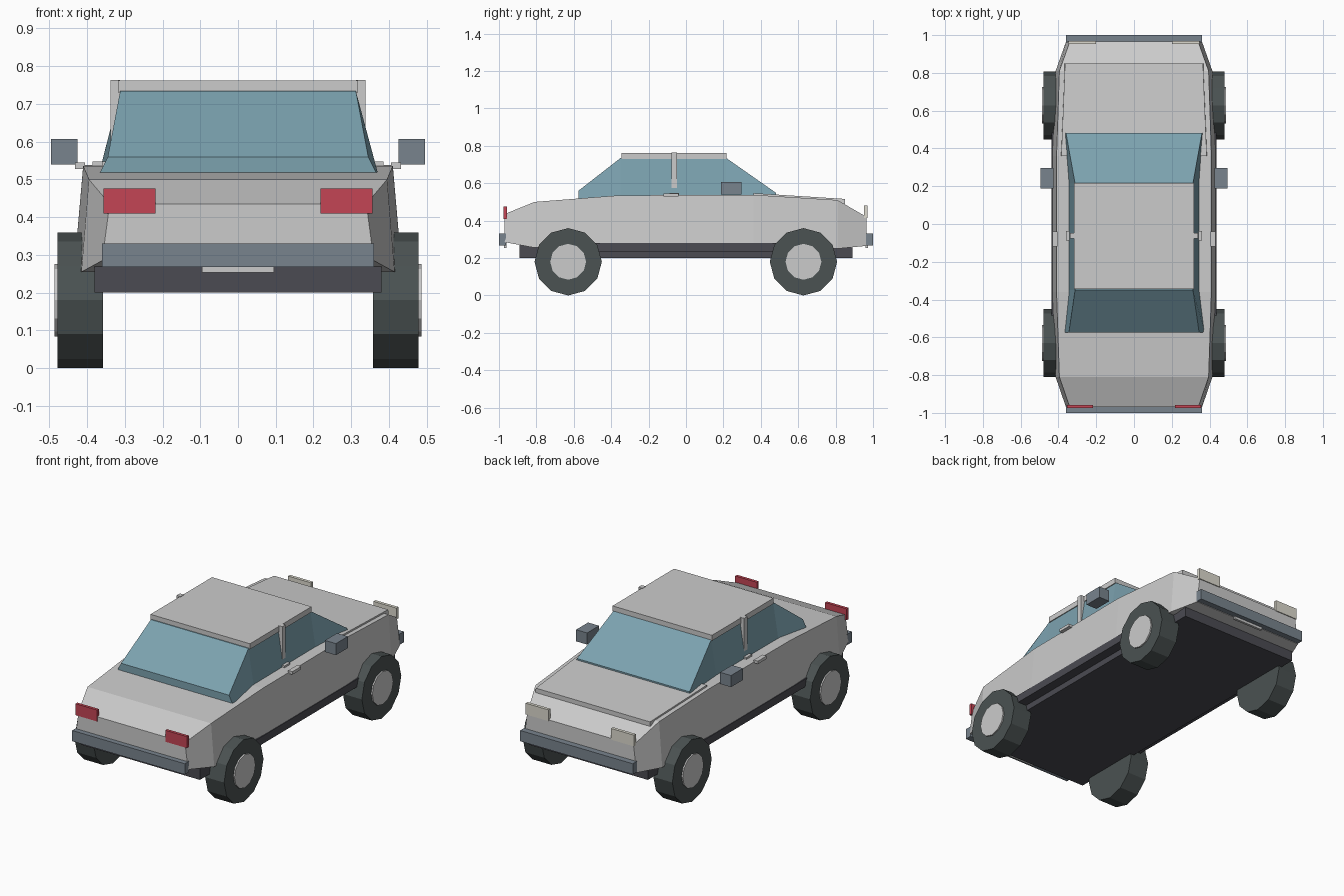
import bpy, bmesh, math
from mathutils import Matrix

if "Cube" in bpy.data.objects:
    bpy.data.objects.remove(bpy.data.objects["Cube"])


def material(name, rgb):
    m = bpy.data.materials.new(name)
    m.diffuse_color = (*rgb, 1)
    m.use_nodes = True
    m.node_tree.nodes["Principled BSDF"].inputs["Base Color"].default_value = m.diffuse_color
    return m


glass = material("glass_blue", (0.20, 0.36, 0.43))
red = material("lamp_red", (0.55, 0.06, 0.09))
cream = material("lamp_cream", (0.72, 0.70, 0.62))
trim = material("trim_slate", (0.19, 0.23, 0.27))
rubber = material("tyre_dark", (0.07, 0.085, 0.085))
under = material("underside_dark", (0.07, 0.07, 0.085))
silver = material("hub_silver", (0.75, 0.75, 0.76))


def finish(name, bm, mat=None):
    bmesh.ops.recalc_face_normals(bm, faces=bm.faces)
    me = bpy.data.meshes.new(name)
    bm.to_mesh(me)
    bm.free()
    ob = bpy.data.objects.new(name, me)
    bpy.context.collection.objects.link(ob)
    if mat:
        me.materials.append(mat)
    return ob


def loft(name, sections, mat=None):
    """Symmetric trapezoid sections along y: (y, z_low, z_high, half_low, half_high)."""
    bm = bmesh.new()
    rings = [[bm.verts.new(p) for p in ((-a, y, z0), (a, y, z0), (b, y, z1), (-b, y, z1))]
             for y, z0, z1, a, b in sections]
    for r, s in zip(rings, rings[1:]):
        for i in range(4):
            j = (i + 1) % 4
            bm.faces.new((r[i], r[j], s[j], s[i]))
    bm.faces.new(rings[0])
    bm.faces.new(rings[-1])
    return finish(name, bm, mat)


def box(name, x, y, z, mat=None):
    bm = bmesh.new()
    bmesh.ops.create_cube(bm, size=1)
    for v in bm.verts:
        for k, (lo, hi) in enumerate((x, y, z)):
            v.co[k] = hi if v.co[k] > 0 else lo
    return finish(name, bm, mat)


def pair(name, x, y, z, mat=None):
    box("right_" + name, x, y, z, mat)
    box("left_" + name, (-x[1], -x[0]), y, z, mat)


def disc(name, radius, x0, x1, y, z, sides, mat):
    bm = bmesh.new()
    bmesh.ops.create_cone(bm, cap_ends=True, segments=sides, radius1=radius,
                          radius2=radius, depth=abs(x1 - x0))
    bmesh.ops.transform(bm, verts=bm.verts, matrix=Matrix.Translation(((x0 + x1) / 2, y, z))
                        @ Matrix.Rotation(math.pi / 2, 4, 'Y'))
    return finish(name, bm, mat)


# Main body shell
loft("body", [(-0.97, 0.285, 0.435, 0.36, 0.34),
              (-0.81, 0.255, 0.50, 0.415, 0.395),
              (-0.36, 0.275, 0.535, 0.433, 0.41),
              (0.36, 0.275, 0.538, 0.433, 0.41),
              (0.81, 0.25, 0.51, 0.415, 0.395),
              (0.965, 0.265, 0.42, 0.36, 0.34)])

# Raised bonnet panel
loft("bonnet", [(0.36, 0.53, 0.547, 0.387, 0.385),
                (0.85, 0.49, 0.516, 0.367, 0.365)])

# Glazed cabin, roof and pillars
loft("cabin_glass", [(-0.575, 0.50, 0.56, 0.375, 0.345),
                     (-0.35, 0.53, 0.735, 0.345, 0.312),
                     (0.215, 0.53, 0.735, 0.345, 0.312),
                     (0.482, 0.52, 0.548, 0.367, 0.36)], glass)
box("roof", (-0.318, 0.318), (-0.345, 0.217), (0.73, 0.762))
pair("door_pillar", (0.312, 0.338), (-0.078, -0.048), (0.53, 0.764))
pair("pillar_foot", (0.33, 0.36), (-0.088, -0.038), (0.53, 0.547))

# Underside and sills
box("chassis", (-0.38, 0.38), (-0.89, 0.89), (0.20, 0.27), under)
pair("sill", (0.36, 0.436), (-0.50, 0.50), (0.235, 0.28), under)

# Door handles and mirrors
pair("door_handle", (0.405, 0.432), (-0.12, -0.04), (0.528, 0.545))
pair("mirror", (0.425, 0.495), (0.187, 0.296), (0.54, 0.607), trim)

# Bumpers and number plates at both ends
for end, s in (("red_lamp_end", -1), ("white_lamp_end", 1)):
    box("bumper_" + end, (-0.36, 0.36), sorted((s * 0.962, s * 1.0)), (0.268, 0.33), trim)
    box("plate_" + end, (-0.096, 0.096), sorted((s * 0.96, s * 0.974)), (0.253, 0.30), silver)

# Lamps
pair("red_lamp", (0.218, 0.356), (-0.975, -0.958), (0.41, 0.476), red)
pair("white_lamp", (0.20, 0.346), (0.952, 0.97), (0.415, 0.48), cream)

# Wheels with hub discs
for side, sx in (("right", 1), ("left", -1)):
    for place, y in (("front", -0.63), ("back", 0.628)):
        disc(f"{place}_{side}_tyre", 0.18, sx * 0.357, sx * 0.478, y, 0.18, 12, rubber)
        disc(f"{place}_{side}_hub", 0.096, sx * 0.46, sx * 0.486, y, 0.18, 12, silver)
